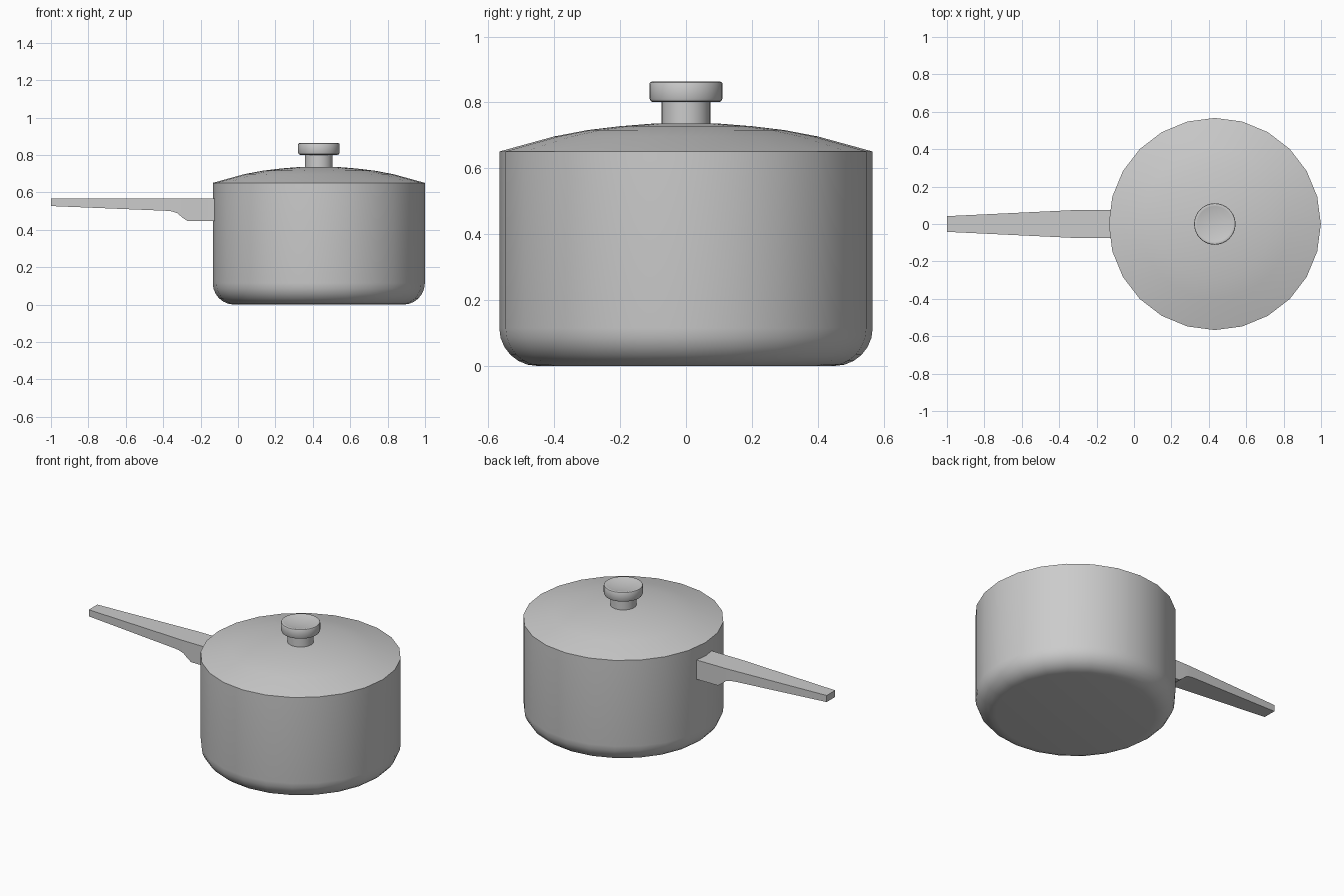
import bpy, bmesh, math

if "Cube" in bpy.data.objects:
    bpy.data.objects.remove(bpy.data.objects["Cube"])

CX = 0.432   # pan axis
R = 0.567    # pan radius


def finish(name, bm, angle):
    bmesh.ops.recalc_face_normals(bm, faces=bm.faces)
    mesh = bpy.data.meshes.new(name)
    bm.to_mesh(mesh)
    bm.free()
    obj = bpy.data.objects.new(name, mesh)
    bpy.context.collection.objects.link(obj)
    bpy.ops.object.select_all(action='DESELECT')
    obj.select_set(True)
    bpy.context.view_layer.objects.active = obj
    if angle:
        bpy.ops.object.shade_smooth_by_angle(angle=math.radians(angle))
    return obj


def lathe(name, profile, segments=24, angle=40):
    """Revolve (radius, z) points about the pan axis."""
    bm = bmesh.new()
    verts = [bm.verts.new((CX + r, 0, z)) for r, z in profile]
    edges = [bm.edges.new(pair) for pair in zip(verts, verts[1:])]
    bmesh.ops.spin(bm, geom=verts + edges, cent=(CX, 0, 0), axis=(0, 0, 1),
                   angle=math.tau, steps=segments, use_duplicate=False)
    bmesh.ops.remove_doubles(bm, verts=bm.verts, dist=1e-5)
    return finish(name, bm, angle)


# pan body: flat base, rounded corner, straight wall, hollow inside
def corner(r_max, z0, rad, n=6):
    return [(r_max - rad + rad * math.sin(i / n * math.pi / 2),
             z0 + rad - rad * math.cos(i / n * math.pi / 2)) for i in range(n + 1)]


outer = [(0, 0)] + corner(R, 0, 0.115) + [(R, 0.629)]
inner = [(0, 0.03)] + corner(R - 0.03, 0.03, 0.09) + [(R - 0.03, 0.629)]
lathe("pan_body", outer + inner[::-1])

# lid: short rim and shallow dome
lathe("lid", [(0, 0.629), (R, 0.629), (R, 0.651), (0.40, 0.697), (0.30, 0.716),
              (0.20, 0.728), (0.10, 0.736), (0, 0.738)], angle=30)

# knob: stem and slightly dished cap
lathe("lid_knob", [(0, 0.73), (0.074, 0.73), (0.074, 0.801), (0.100, 0.801),
                   (0.107, 0.804), (0.111, 0.812), (0.111, 0.857),
                   (0.109, 0.861), (0.104, 0.863), (0.095, 0.861),
                   (0.06, 0.854), (0, 0.851)], segments=32)

# handle: side profile (x, bottom z, half width) under a flat top
sections = [(-1.0, 0.527, 0.042), (-0.39, 0.502, 0.071), (-0.355, 0.499, 0.073),
            (-0.325, 0.489, 0.074), (-0.295, 0.464, 0.074), (-0.272, 0.448, 0.074),
            (-0.118, 0.448, 0.075)]
TOP = 0.568
bm = bmesh.new()
rings = [[bm.verts.new(p) for p in ((x, -w, z), (x, w, z), (x, w, TOP), (x, -w, TOP))]
         for x, z, w in sections]
for a, b in zip(rings, rings[1:]):
    for i in range(4):
        j = (i + 1) % 4
        bm.faces.new((a[i], a[j], b[j], b[i]))
bm.faces.new(rings[0])
bm.faces.new(rings[-1])
finish("handle", bm, 35)
